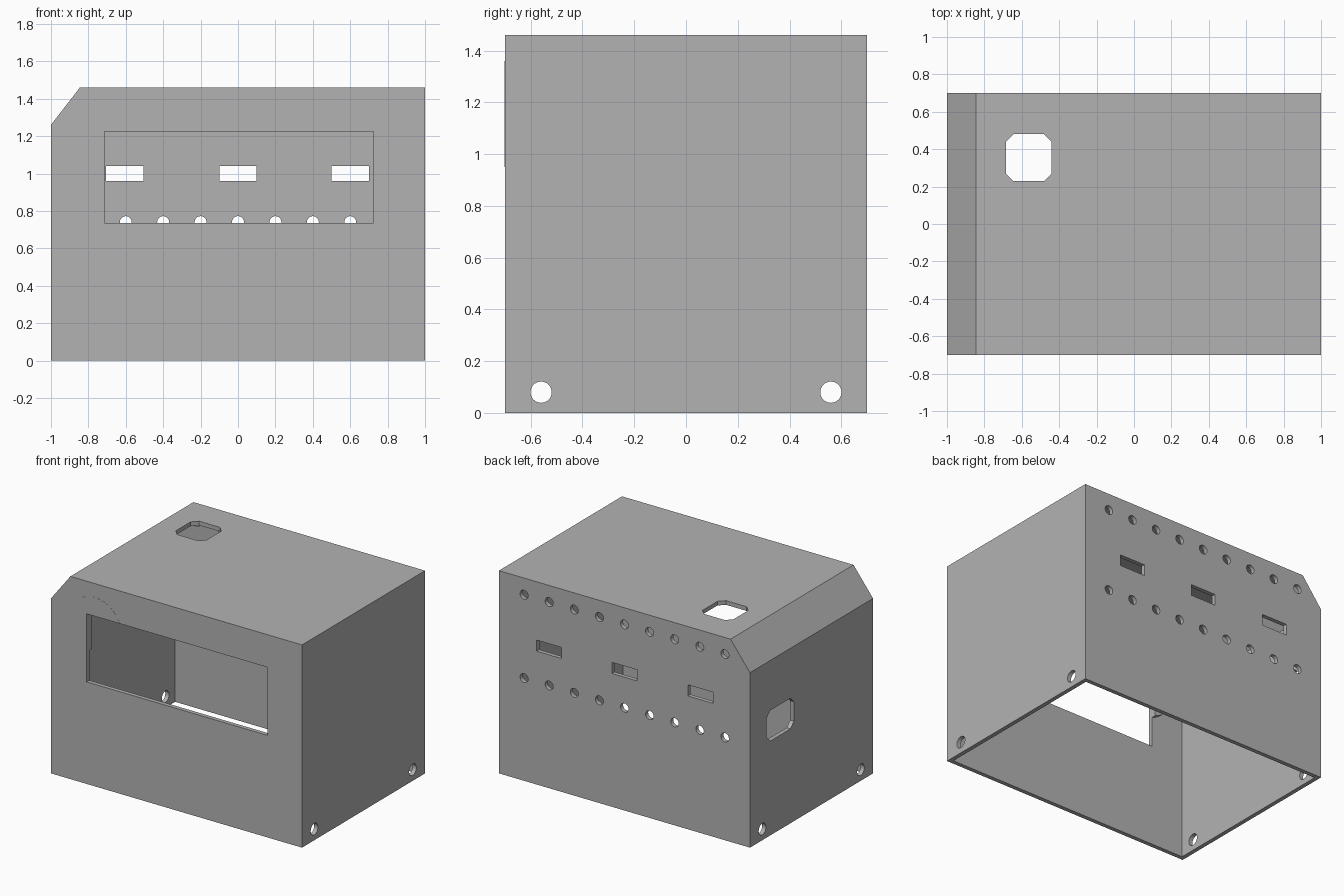
import bpy, bmesh, math

if "Cube" in bpy.data.objects:
    bpy.data.objects.remove(bpy.data.objects["Cube"], do_unlink=True)

WALL = 0.03
HALF_DEPTH = 0.7

grey = bpy.data.materials.new("plain grey")
grey.use_nodes = True
grey.diffuse_color = (0.45, 0.45, 0.45, 1)
grey.node_tree.nodes["Principled BSDF"].inputs["Base Color"].default_value = grey.diffuse_color


def prism(bm, outline, axis, lo, hi):
    """Add a closed prism: a 2D outline swept along one axis."""
    place = {"x": lambda a, b, d: (d, a, b),
             "y": lambda a, b, d: (a, d, b),
             "z": lambda a, b, d: (a, b, d)}[axis]
    start = [bm.verts.new(place(a, b, lo)) for a, b in outline]
    end = [bm.verts.new(place(a, b, hi)) for a, b in outline]
    bm.faces.new(start)
    bm.faces.new(end[::-1])
    n = len(outline)
    for i in range(n):
        j = (i + 1) % n
        bm.faces.new((start[i], end[i], end[j], start[j]))


def rect(x0, x1, z0, z1):
    return [(x0, z0), (x1, z0), (x1, z1), (x0, z1)]


def clipped_rect(x0, x1, z0, z1, c):
    return [(x0 + c, z0), (x1 - c, z0), (x1, z0 + c), (x1, z1 - c),
            (x1 - c, z1), (x0 + c, z1), (x0, z1 - c), (x0, z0 + c)]


def circle(x, z, r, n=32):
    return [(x + r * math.cos(math.tau * i / n), z + r * math.sin(math.tau * i / n))
            for i in range(n)]


def make(name, prisms):
    bm = bmesh.new()
    for p in prisms:
        prism(bm, *p)
    bmesh.ops.recalc_face_normals(bm, faces=bm.faces)
    mesh = bpy.data.meshes.new(name)
    bm.to_mesh(mesh)
    bm.free()
    mesh.materials.append(grey)
    ob = bpy.data.objects.new(name, mesh)
    bpy.context.collection.objects.link(ob)
    return ob


def cut(ob, cutters):
    """Subtract the cutters, bake the result and remove the helpers."""
    for c in cutters:
        c.hide_render = True
        mod = ob.modifiers.new("cut", "BOOLEAN")
        mod.operation, mod.solver, mod.object = "DIFFERENCE", "EXACT", c
    bpy.context.view_layer.update()
    deps = bpy.context.evaluated_depsgraph_get()
    baked = bpy.data.meshes.new_from_object(ob.evaluated_get(deps))
    ob.modifiers.clear()
    ob.data = baked
    for c in cutters:
        bpy.data.objects.remove(c, do_unlink=True)


# Outer shell with one sloped top corner, open underneath
outer = [(-1, 0), (1, 0), (1, 1.46), (-0.845, 1.46), (-1, 1.26)]
inner = [(-1 + WALL, -0.2), (1 - WALL, -0.2), (1 - WALL, 1.46 - WALL),
         (-0.83, 1.46 - WALL), (-1 + WALL, 1.25)]
housing = make("housing", [(outer, "y", -HALF_DEPTH, HALF_DEPTH)])
cavity = make("cavity_cutter", [(inner, "y", WALL - HALF_DEPTH, HALF_DEPTH - WALL)])

# Front window
window = (rect(-0.715, 0.725, 0.735, 1.225), "y", -0.9, -0.5)
openings = [window]

# Back wall: two rows of round vents and three slots
for row in (0.74, 1.34):
    for i in range(-4, 5):
        openings.append((circle(i * 0.2, row, 0.032, 24), "y", 0.6, 0.8))
for x in (-0.605, 0, 0.6):
    openings.append((rect(x - 0.1, x + 0.1, 0.96, 1.04), "y", 0.6, 0.8))

# Mounting holes low on both side walls
for side in (-1, 1):
    for y in (-0.56, 0.56):
        openings.append((circle(y, 0.08, 0.041), "x", side - 0.1, side + 0.1))

# Cable openings in the roof and the right wall
openings.append((clipped_rect(-0.685, -0.44, 0.23, 0.48, 0.04), "z", 1.35, 1.55))
openings.append((clipped_rect(0.2, 0.51, 0.68, 0.9, 0.04), "x", -1.1, -0.9))

cut(housing, [cavity, make("opening_cutters", openings)])

# Round boss at the window corner, thickening the wall inward
boss = make("window_boss", [(circle(-0.65, 1.15, 0.21, 48), "y",
                             -HALF_DEPTH - 0.0005, -HALF_DEPTH + 0.06)])
cut(boss, [make("boss_cutter", [window])])
